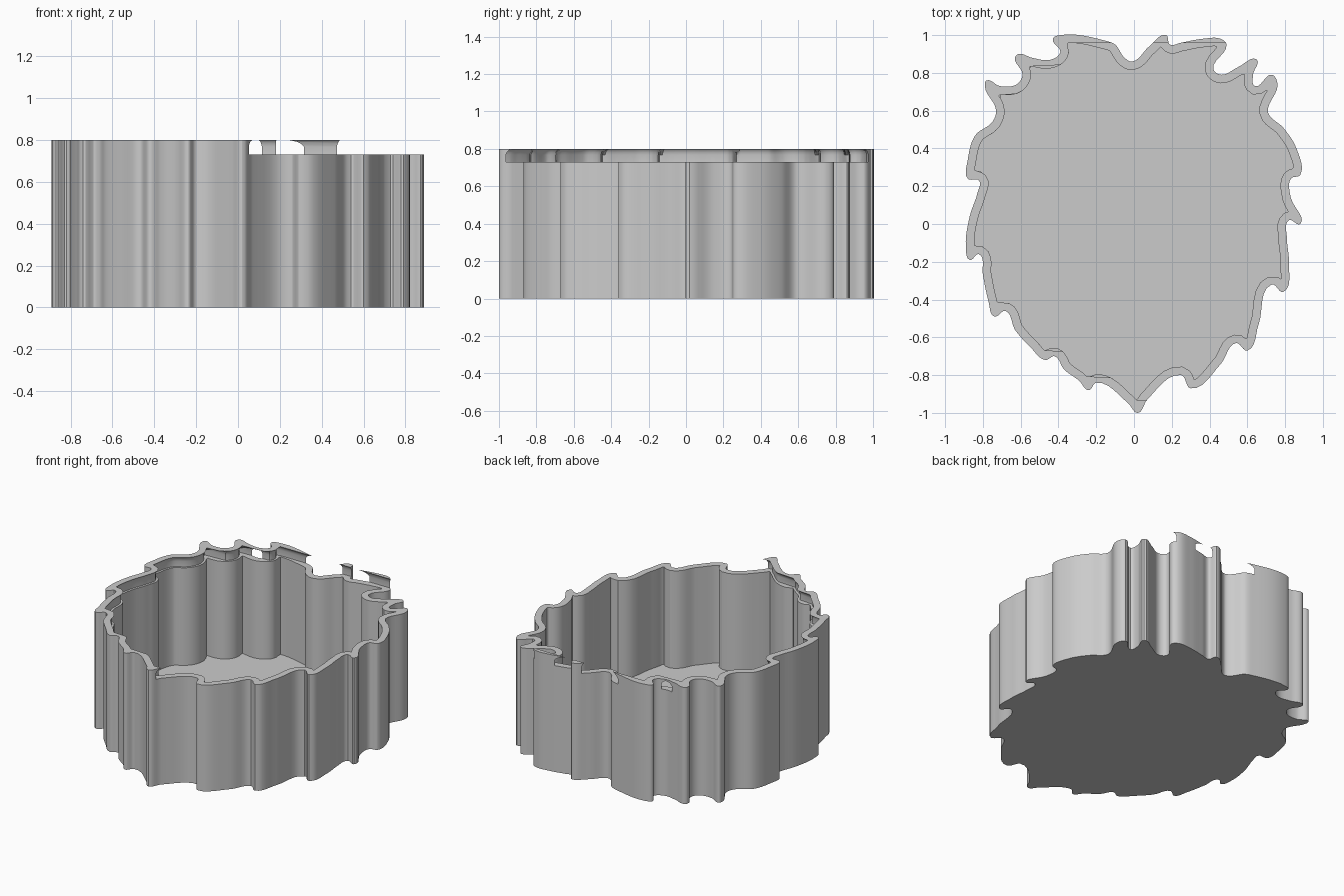
import bpy
import bmesh
from mathutils import Vector
from mathutils.geometry import interpolate_bezier
from mathutils.kdtree import KDTree

HEIGHT = 0.8
LEDGE = 0.73
FLOOR = 0.06
WALL = 0.045
LID_GAP = 0.03

if "Cube" in bpy.data.objects:
    bpy.data.objects.remove(bpy.data.objects["Cube"], do_unlink=True)

# Toothed outline in hundredths, clockwise from the front tip
OUTLINE = [
    (2, -100), (-3, -95), (-20, -84), (-24, -88), (-29, -83), (-37, -77),
    (-42, -70), (-47, -72), (-55, -65), (-63, -56), (-68, -46), (-74, -49),
    (-77, -41), (-80, -27), (-82, -16), (-87, -19), (-89, -12), (-87, 4),
    (-83, 16), (-82, 23), (-88, 24), (-88, 34), (-84, 47), (-75, 54),
    (-73, 60), (-79, 73), (-78, 76), (-71, 73), (-62, 74), (-59, 79),
    (-63, 88), (-61, 90), (-54, 88), (-44, 87), (-39, 91), (-43, 98),
    (-39, 100), (-15, 97), (-10, 95), (-5, 88), (-1, 86), (8, 94), (17, 100),
    (19, 95), (25, 96), (36, 98), (46, 98), (49, 95), (42, 82), (46, 79),
    (55, 83), (65, 87), (63, 79), (64, 73), (73, 79), (76, 74), (71, 59),
    (79, 51), (86, 40), (88, 26), (83, 24), (83, 14), (88, 0), (82, 2),
    (81, -8), (82, -20), (79, -36), (73, -32), (66, -53), (60, -67),
    (54, -63), (46, -74), (30, -87), (25, -80), (7, -93),
]


def smooth_loop(points, steps):
    """Closed smooth curve through the points."""
    pts = [Vector((x, y, 0)) / 100 for x, y in points]
    count = len(pts)
    tangents = []
    for i, p in enumerate(pts):
        before = (p - pts[i - 1]).normalized()
        after = (pts[(i + 1) % count] - p).normalized()
        tangents.append((before + after).normalized())
    loop = []
    for i, p in enumerate(pts):
        j = (i + 1) % count
        reach = (pts[j] - p).length / 3
        loop += interpolate_bezier(p, p + tangents[i] * reach,
                                   pts[j] - tangents[j] * reach,
                                   pts[j], steps + 1)[:-1]
    return loop


outer = smooth_loop(OUTLINE, 6)
dense = smooth_loop(OUTLINE, 48)
tree = KDTree(len(dense))
for index, point in enumerate(dense):
    tree.insert(point, index)
tree.balance()


def inset(distance):
    """Inward offset; points too close to the outline join the one before."""
    result = []
    for i, p in enumerate(outer):
        t = (outer[(i + 1) % len(outer)] - outer[i - 1]).normalized()
        q = p + Vector((t.y, -t.x, 0)) * distance
        result.append(q if tree.find(q)[2] > distance * 0.98 else None)
    last = [q for q in result if q][-1]
    for i, q in enumerate(result):
        last = q or last
        result[i] = last
    return result


def swept_right(loop, levels=260, far=1.3):
    """Area covered when the loop slides out towards +x."""
    low = min(p.y for p in loop) + 0.0005
    high = max(p.y for p in loop) - 0.0005
    result = []
    for k in range(levels):
        y = low + (high - low) * k / (levels - 1)
        hits = []
        for i, b in enumerate(loop):
            a = loop[i - 1]
            if (a.y > y) != (b.y > y):
                hits.append(a.x + (b.x - a.x) * (y - a.y) / (b.y - a.y))
        result.append(Vector((min(hits), y, 0)))
    return result + [Vector((far, high, 0)), Vector((far, low, 0))]


def loft(name, layers):
    """Closed solid through (loop, z) layers of equal point count."""
    bm = bmesh.new()
    rings = [[bm.verts.new((p.x, p.y, z)) for p in loop] for loop, z in layers]
    for lower, upper in zip(rings, rings[1:]):
        for i in range(len(lower)):
            bm.faces.new((lower[i - 1], lower[i], upper[i], upper[i - 1]))
    bm.faces.new(rings[0])
    bm.faces.new(rings[-1])
    bmesh.ops.remove_doubles(bm, verts=bm.verts, dist=0.00001)
    bmesh.ops.recalc_face_normals(bm, faces=bm.faces)
    bmesh.ops.triangulate(bm, faces=[f for f in bm.faces if len(f.verts) > 4])
    mesh = bpy.data.meshes.new(name)
    bm.to_mesh(mesh)
    bm.free()
    obj = bpy.data.objects.new(name, mesh)
    bpy.context.collection.objects.link(obj)
    return obj


def cut(target, cutter):
    """Subtract the cutter, using the first solver that has an effect."""
    cutter.hide_render = True
    before = len(target.data.vertices)
    mod = target.modifiers.new("cut", 'BOOLEAN')
    mod.operation = 'DIFFERENCE'
    mod.object = cutter
    for solver in ('MANIFOLD', 'EXACT', 'FLOAT'):
        mod.solver = solver
        bpy.context.view_layer.update()
        graph = bpy.context.evaluated_depsgraph_get()
        result = bpy.data.meshes.new_from_object(target.evaluated_get(graph))
        if len(result.vertices) not in (0, before):
            break
    target.modifiers.clear()
    target.data = result
    bpy.data.objects.remove(cutter, do_unlink=True)


# Open tub: outer wall, flat ledge, inner wall and floor
inner = inset(WALL)
tub = loft("tub", [(outer, 0), (outer, LEDGE), (inner, LEDGE), (inner, FLOOR)])

# Lip around the sliding lid channel, undercut and open on the +x side
lip = loft("lid_lip", [(outer, LEDGE), (outer, HEIGHT)])
wide = swept_right(inset(LID_GAP))
narrow = swept_right(inner)


def blend(f):
    return [a.lerp(b, f) for a, b in zip(wide, narrow)]


cut(lip, loft("lid_channel_cutter", [
    (wide, LEDGE - 0.05), (wide, 0.768), (blend(0.2), 0.782),
    (blend(0.5), 0.792), (narrow, HEIGHT), (narrow, HEIGHT + 0.1)]))

# Plain grey finish
grey = bpy.data.materials.new("plain_grey")
grey.use_nodes = True
colour = (0.6, 0.6, 0.6, 1)
grey.diffuse_color = colour
grey.node_tree.nodes["Principled BSDF"].inputs["Base Color"].default_value = colour

bpy.ops.object.select_all(action='DESELECT')
for part in (tub, lip):
    part.data.materials.clear()
    part.data.materials.append(grey)
    for poly in part.data.polygons:
        poly.material_index = 0
    part.select_set(True)
bpy.context.view_layer.objects.active = tub
bpy.ops.object.shade_smooth_by_angle(angle=0.5)
